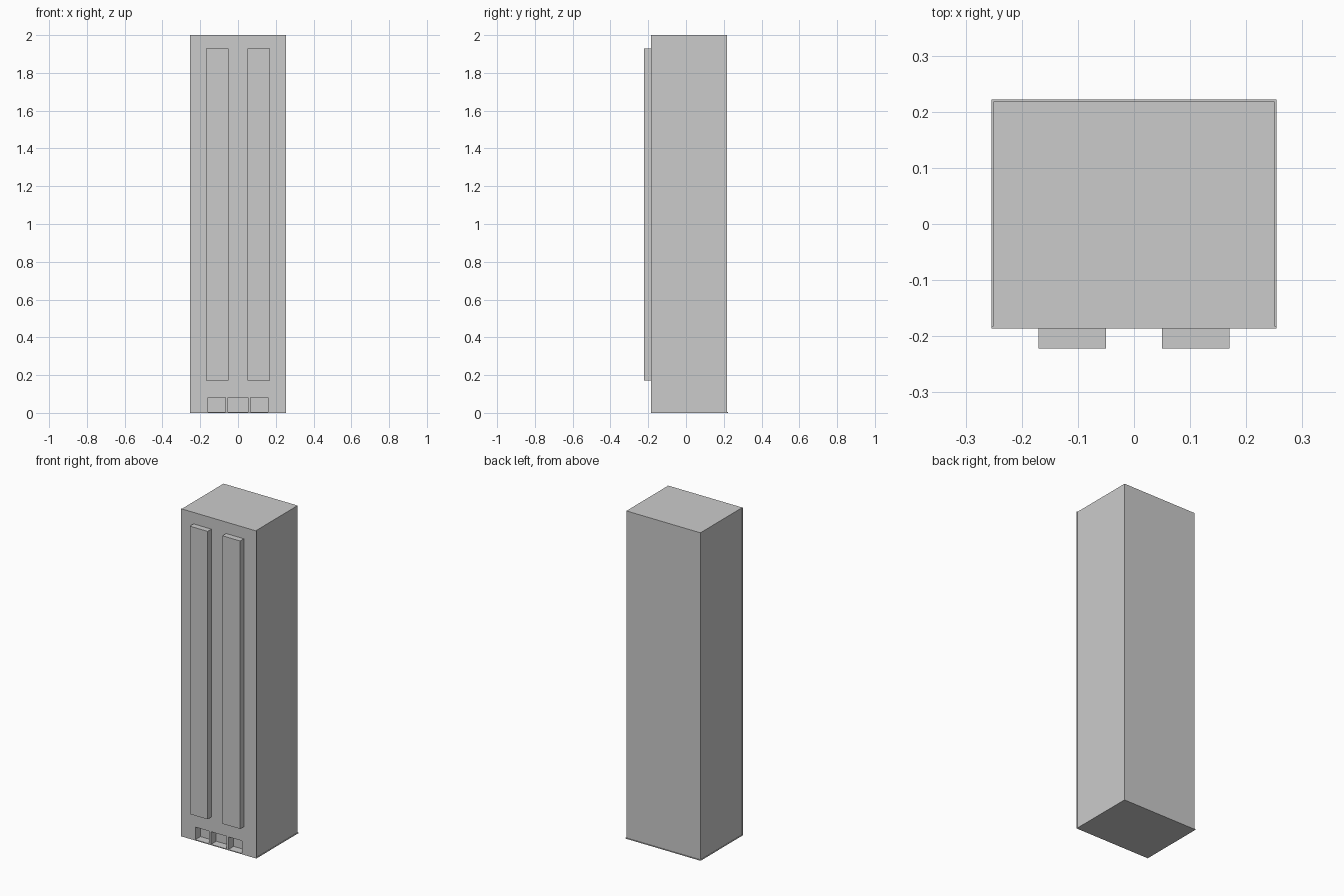
import bpy

if "Cube" in bpy.data.objects:
    bpy.data.objects.remove(bpy.data.objects["Cube"])

LIP = 0.004                    # overhang and thickness of the thin trim plates
FRONT, BACK = -0.186, 0.222    # outer limits of the cabinet in y


def box(name, x0, x1, y0, y1, z0, z1):
    bpy.ops.mesh.primitive_cube_add(
        size=1, location=((x0 + x1) / 2, (y0 + y1) / 2, (z0 + z1) / 2))
    ob = bpy.context.object
    ob.name = name
    ob.scale = (x1 - x0, y1 - y0, z1 - z0)
    bpy.ops.object.transform_apply(location=False, rotation=False, scale=True)
    return ob


# Tall cabinet, slightly wider front panel and base plate
body = box("cabinet_body", -0.25, 0.25, FRONT + LIP, BACK - LIP, LIP, 2.0)
front = box("front_panel", -0.254, 0.254, FRONT, FRONT + LIP, LIP, 2.0)
box("base_plate", -0.254, 0.254, FRONT, BACK, 0, LIP)

# Two long raised strips on the front
for side, x in (("left", -0.11), ("right", 0.11)):
    box(side + "_front_strip", x - 0.06, x + 0.06, -0.222, FRONT, 0.172, 1.93)

# Three recessed openings along the bottom of the front
for i, (x0, x1) in enumerate(((-0.158, -0.066), (-0.052, 0.052), (0.066, 0.158))):
    cutter = box(f"opening_cutter_{i + 1}", x0, x1, FRONT - 0.02, FRONT + 0.05,
                 LIP + 0.001, 0.082)
    cutter.hide_render = True
    cutter.display_type = 'WIRE'
    for ob in (body, front):
        mod = ob.modifiers.new(f"opening_{i + 1}", 'BOOLEAN')
        mod.operation = 'DIFFERENCE'
        mod.solver = 'EXACT'
        mod.object = cutter
